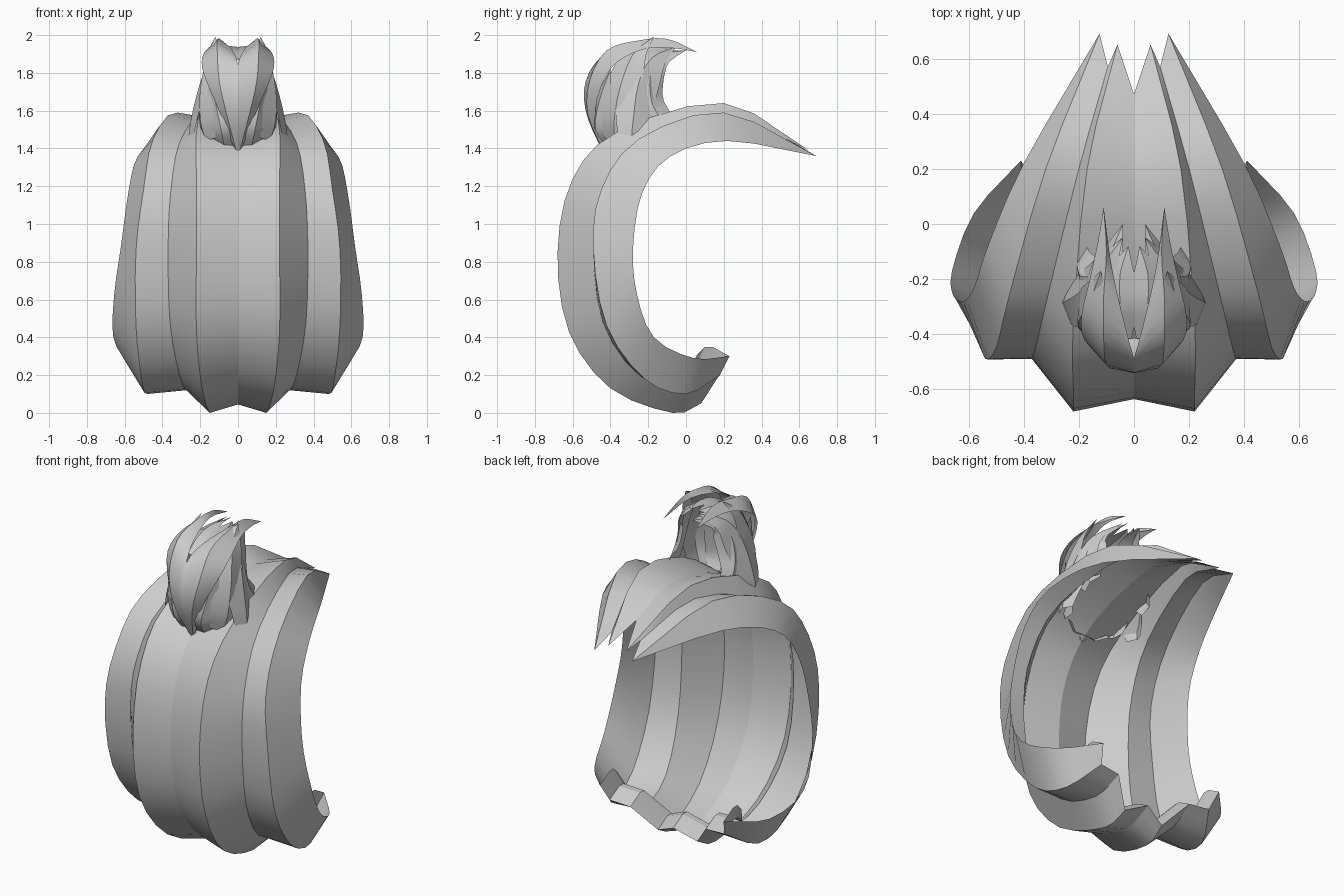
import bpy, bmesh, math
from mathutils import Vector

if "Cube" in bpy.data.objects:
    bpy.data.objects.remove(bpy.data.objects["Cube"])


def spline(pts, sub):
    """Catmull-Rom through the given points."""
    p = [Vector(q) for q in pts]
    p = [2 * p[0] - p[1]] + p + [2 * p[-1] - p[-2]]
    out = []
    for i in range(1, len(p) - 2):
        a, b, c, d = p[i - 1:i + 3]
        for k in range(sub):
            t = k / sub
            out.append(0.5 * (2 * b + (c - a) * t + (2 * a - 5 * b + 4 * c - d) * t * t
                              + (3 * b - a - 3 * c + d) * t ** 3))
    return out + [p[-2]]


def loft(name, rails, mirror=True):
    """Sheet through rails of equal length, mirrored across x."""
    bm = bmesh.new()
    grid = [[bm.verts.new(v) for v in r] for r in rails]
    for r, q in zip(grid, grid[1:]):
        for i in range(len(r) - 1):
            bm.faces.new((r[i], q[i], q[i + 1], r[i + 1]))
    bmesh.ops.remove_doubles(bm, verts=bm.verts, dist=0.0005)
    bmesh.ops.recalc_face_normals(bm, faces=bm.faces)
    me = bpy.data.meshes.new(name)
    bm.to_mesh(me)
    bm.free()
    ob = bpy.data.objects.new(name, me)
    bpy.context.collection.objects.link(ob)
    if mirror:
        # unmerged, so the crease on the centre line stays sharp
        ob.modifiers.new("mirror", 'MIRROR').use_mirror_merge = False
    bpy.ops.object.select_all(action='DESELECT')
    bpy.context.view_layer.objects.active = ob
    ob.select_set(True)
    bpy.ops.object.shade_smooth_by_angle(angle=math.radians(25))
    return ob


# Rails of the large locks, from the curled lower end to the pointed upper tip
centre = [(0, .12, .11), (0, -.07, .045), (0, -.36, .16), (0, -.58, .45), (0, -.635, .85),
          (0, -.57, 1.22), (0, -.33, 1.47), (0, .15, 1.59), (0, .47, 1.49)]
ridge_in = [(.13, .08, .05), (.15, -.07, 0), (.19, -.4, .13), (.22, -.62, .43), (.22, -.68, .85),
            (.22, -.6, 1.24), (.22, -.36, 1.49), (.17, .2, 1.64), (.06, .65, 1.39)]
valley = [(.25, .17, .19), (.27, 0, .12), (.31, -.25, .2), (.36, -.44, .48), (.37, -.49, .88),
          (.355, -.44, 1.18), (.31, -.25, 1.43), (.2, .2, 1.57), (.095, .57, 1.43)]
ridge_out = [(.38, .18, .2), (.48, 0, .1), (.51, -.22, .18), (.54, -.42, .46), (.54, -.49, .86),
             (.50, -.45, 1.18), (.45, -.25, 1.45), (.32, .2, 1.59), (.125, .69, 1.36)]
edge = [(.41, .23, .3), (.58, .04, .29), (.66, -.17, .40), (.655, -.26, .63), (.62, -.28, .88),
        (.58, -.23, 1.17), (.53, -.08, 1.36), (.40, .22, 1.44), (.125, .69, 1.36)]


def lock_rail(pts):
    """Smooth rail with an inward turned end cap."""
    r = spline(pts, 3)
    caps = [r[0] + Vector(o) for o in ((0, -.17, .01), (0, -.13, .05), (0, -.09, .05))]
    return caps + r


loft("inner_locks", [lock_rail(r) for r in (centre, ridge_in, valley)])
loft("outer_locks", [lock_rail(r) for r in (valley, ridge_out, edge)])


def petal(name, path, widths, bulge=.04):
    """Pointed tuft with a raised middle ridge, facing away from the knot core."""
    pts = spline(path, 3)
    ws = [v.x for v in spline([(w, 0, 0) for w in widths], 3)]
    core = Vector((0, -.27, 1.68))
    rails = [[], [], []]
    for i, p in enumerate(pts):
        tan = (pts[min(i + 1, len(pts) - 1)] - pts[max(i - 1, 0)]).normalized()
        out = p - core
        out = (out - out.dot(tan) * tan).normalized()
        side = tan.cross(out)
        w = max(ws[i], 0)
        lift = out * min(bulge, w * .4)
        rails[0].append(p - side * w - lift)
        rails[1].append(p)
        rails[2].append(p + side * w - lift)
    return loft(name, rails)


# Broad front of the top knot: narrow at the root, wide above, split into two tips
front_rails = [
    [(0, -.44, 1.38), (0, -.52, 1.56), (0, -.54, 1.71), (0, -.49, 1.84), (.03, -.38, 1.92),
     (.08, -.16, 1.96), (.11, .06, 1.91)],
    [(.01, -.44, 1.39), (.06, -.52, 1.58), (.10, -.51, 1.76), (.11, -.42, 1.92), (.11, -.26, 1.97),
     (.10, -.10, 1.98), (.11, .06, 1.91)],
    [(.02, -.43, 1.40), (.10, -.48, 1.6), (.18, -.42, 1.79), (.19, -.33, 1.88), (.16, -.20, 1.93),
     (.13, -.06, 1.93), (.11, .06, 1.91)]]
loft("knot_front", [spline(r, 3) for r in front_rails])

# Lower front tufts, wide at the root and pointed upward
petal("knot_lower_tuft",
      [(.07, -.41, 1.40), (.09, -.48, 1.5), (.12, -.46, 1.65), (.15, -.40, 1.82)],
      (.07, .09, .07, 0))
# Overlapping tufts around the sides and the back
petal("knot_front_side_tuft",
      [(.17, -.38, 1.44), (.20, -.38, 1.55), (.20, -.35, 1.72), (.16, -.28, 1.90), (.12, -.17, 1.99)],
      (.07, .09, .10, .07, 0))
petal("knot_side_tuft",
      [(.265, -.29, 1.43), (.25, -.28, 1.55), (.20, -.25, 1.75), (.14, -.18, 1.88), (.04, -.05, 1.94)],
      (.06, .09, .11, .08, 0))
petal("knot_back_tuft",
      [(.21, -.12, 1.54), (.20, -.18, 1.64), (.17, -.19, 1.78), (.11, -.15, 1.89), (.04, 0, 1.92)],
      (.06, .08, .09, .07, 0))
petal("knot_crown_tuft",
      [(.04, -.42, 1.86), (.05, -.30, 1.92), (.05, -.18, 1.94), (.02, -.08, 1.94)],
      (.03, .06, .05, 0), .02)
